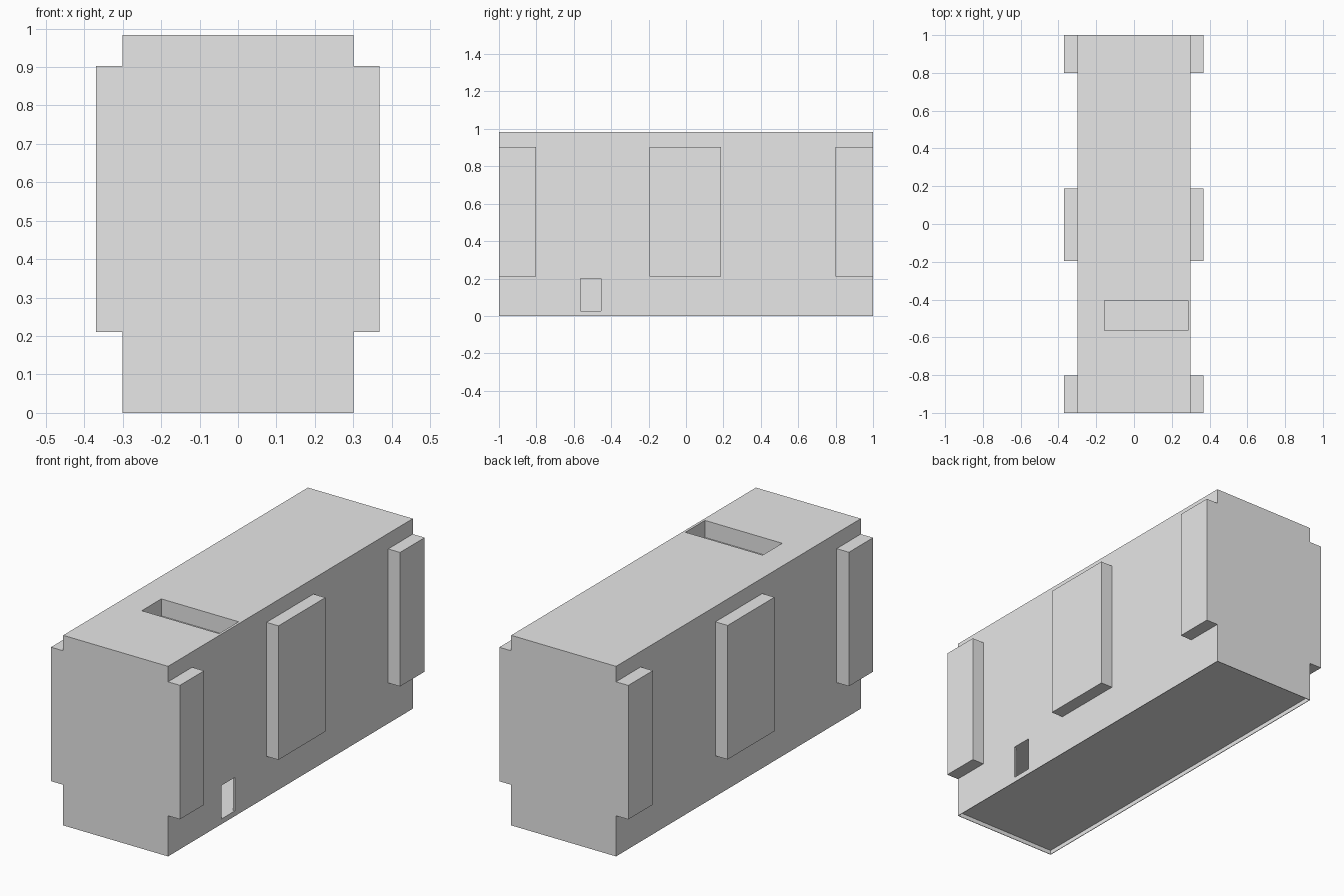
import bpy

if "Cube" in bpy.data.objects:
    bpy.data.objects.remove(bpy.data.objects["Cube"])

grey = bpy.data.materials.new("plain grey")
grey.diffuse_color = (0.8, 0.8, 0.8, 1)
grey.use_nodes = True
grey.node_tree.nodes["Principled BSDF"].inputs["Base Color"].default_value = grey.diffuse_color


def box(name, x, y, z):
    """Box from (min, max) ranges."""
    bpy.ops.mesh.primitive_cube_add(
        size=1, location=[(a + b) / 2 for a, b in (x, y, z)])
    ob = bpy.context.object
    ob.name = name
    ob.scale = [b - a for a, b in (x, y, z)]
    bpy.ops.object.transform_apply(location=True, rotation=False, scale=True)
    ob.data.materials.append(grey)
    return ob


# Main block
body = box("body", (-0.3, 0.3), (-1, 1), (0, 0.983))

# Cut-outs: hollow underside, top slot, low inner chamber and its side opening
cuts = {
    "underside_cutter": ((-0.297, 0.297), (-0.997, 0.997), (-0.1, 0.022)),
    "slot_cutter": ((-0.155, 0.287), (-0.565, -0.405), (0.895, 1.1)),
    "chamber_cutter": ((-0.155, 0.29), (-0.78, -0.15), (0.027, 0.2)),
    "opening_cutter": ((0.25, 0.4), (-0.565, -0.455), (0.027, 0.2)),
}
for name, ranges in cuts.items():
    cutter = box(name, *ranges)
    mod = body.modifiers.new(name, 'BOOLEAN')
    mod.operation = 'DIFFERENCE'
    mod.solver = 'EXACT'
    mod.object = cutter
    bpy.context.view_layer.objects.active = body
    bpy.ops.object.modifier_apply(modifier=name)
    bpy.data.objects.remove(cutter, do_unlink=True)

# Raised side panels, three on each long side
for part, y in (("front", (-1, -0.803)), ("middle", (-0.195, 0.188)),
                ("back", (0.799, 1))):
    for side, x in (("left", (-0.37, -0.3)), ("right", (0.3, 0.368))):
        box(f"{part}_{side}_panel", x, y, (0.21, 0.903))
